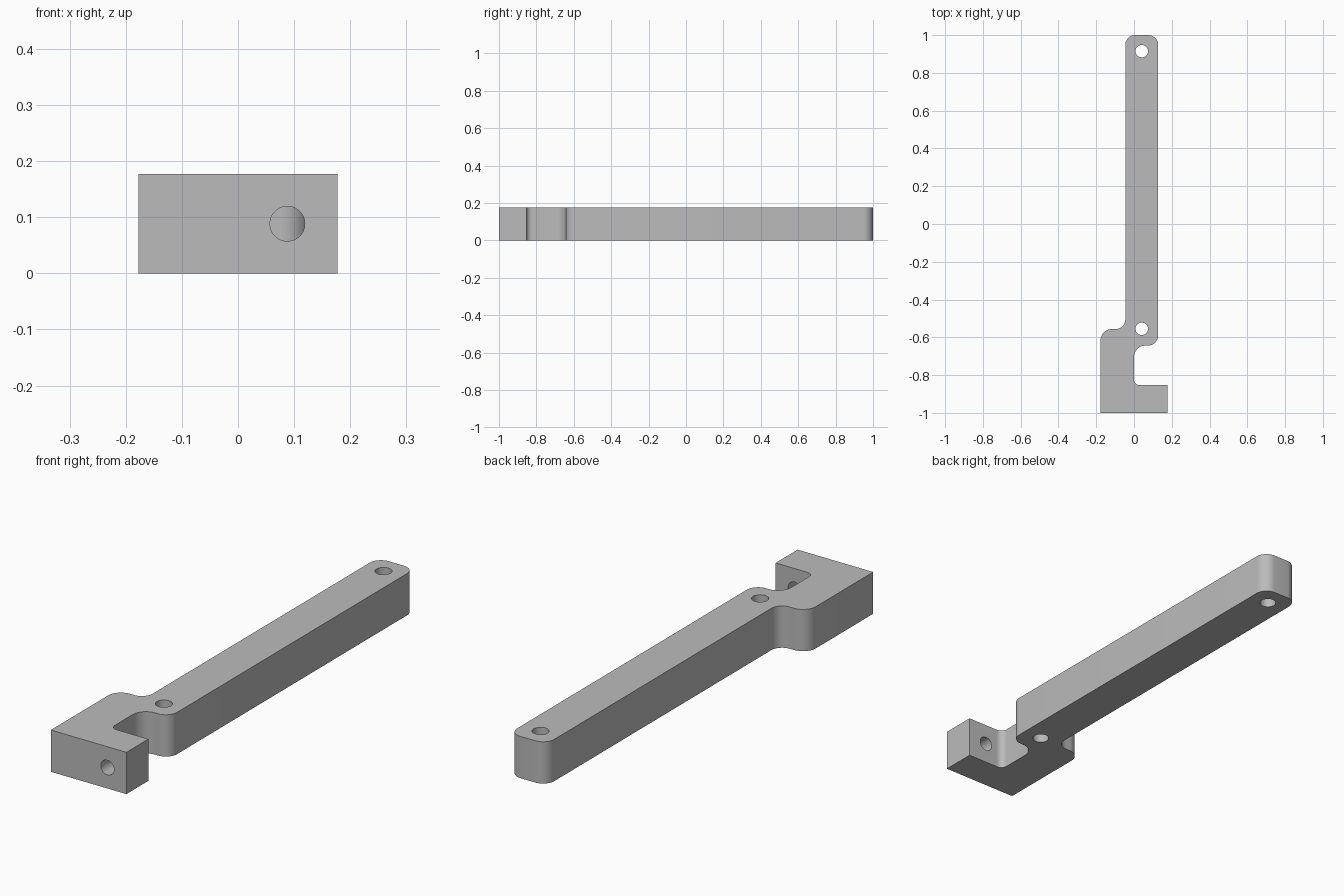
import bpy, bmesh, math
from mathutils import Vector

cube = bpy.data.objects.get("Cube")
if cube:
    bpy.data.objects.remove(cube, do_unlink=True)

HEIGHT = 0.177

grey = bpy.data.materials.new("plain grey")
grey.use_nodes = True
colour = (0.5, 0.5, 0.5, 1)
grey.diffuse_color = colour
grey.node_tree.nodes["Principled BSDF"].inputs["Base Color"].default_value = colour


def rounded_outline(corners, steps=10):
    """Replace each (x, y, radius) right-angle corner with a fillet arc."""
    points = []
    for i, (x, y, r) in enumerate(corners):
        here = Vector((x, y, 0))
        if r == 0:
            points.append(here)
            continue
        before = Vector((*corners[i - 1][:2], 0))
        after = Vector((*corners[(i + 1) % len(corners)][:2], 0))
        a = (before - here).normalized() * r
        b = (after - here).normalized() * r
        for k in range(steps + 1):
            t = math.pi / 2 * k / steps
            points.append(here + a * (1 - math.sin(t)) + b * (1 - math.cos(t)))
    return points


def drill(target, name, location, radius, depth, rotation=(0, 0, 0)):
    """Cut a round hole with a hidden cylinder."""
    bpy.ops.mesh.primitive_cylinder_add(vertices=48, radius=radius, depth=depth,
                                        location=location, rotation=rotation)
    cutter = bpy.context.object
    cutter.name = name
    cutter.data.materials.append(grey)
    cutter.hide_render = True
    cutter.hide_set(True)
    cut = target.modifiers.new(name, 'BOOLEAN')
    cut.object = cutter
    cut.operation = 'DIFFERENCE'
    cut.solver = 'EXACT'
    return cutter


# Bracket arm with its hooked foot: x, y, fillet radius
corners = [
    (-0.177, -1, 0), (0.177, -1, 0), (0.177, -0.853, 0),
    (0, -0.853, 0.028), (0, -0.643, 0.062), (0.128, -0.643, 0.052),
    (0.128, 1, 0.052), (-0.046, 1, 0.052),
    (-0.046, -0.556, 0.05), (-0.177, -0.556, 0.06),
]
bm = bmesh.new()
base = bm.faces.new([bm.verts.new(p) for p in rounded_outline(corners)])
top = bmesh.ops.extrude_face_region(bm, geom=[base])["geom"]
bmesh.ops.translate(bm, vec=(0, 0, HEIGHT),
                    verts=[v for v in top if isinstance(v, bmesh.types.BMVert)])
bmesh.ops.recalc_face_normals(bm, faces=bm.faces)
mesh = bpy.data.meshes.new("bracket_arm")
bm.to_mesh(mesh)
bm.free()
mesh.materials.append(grey)
arm = bpy.data.objects.new("bracket_arm", mesh)
bpy.context.collection.objects.link(arm)

# Two vertical bolt holes and one through the foot
mid = HEIGHT / 2
cutters = [
    drill(arm, "far_hole_cutter", (0.041, 0.915, mid), 0.033, 0.4),
    drill(arm, "near_hole_cutter", (0.041, -0.555, mid), 0.033, 0.4),
    drill(arm, "foot_hole_cutter", (0.088, -0.93, mid), 0.031, 0.3, (math.pi / 2, 0, 0)),
]

# Apply the cuts, then smooth the curved walls
bpy.ops.object.select_all(action='DESELECT')
bpy.context.view_layer.objects.active = arm
arm.select_set(True)
for name in [m.name for m in arm.modifiers]:
    bpy.ops.object.modifier_apply(modifier=name)
for cutter in cutters:
    bpy.data.objects.remove(cutter, do_unlink=True)
bpy.ops.object.shade_smooth_by_angle(angle=math.radians(30))
